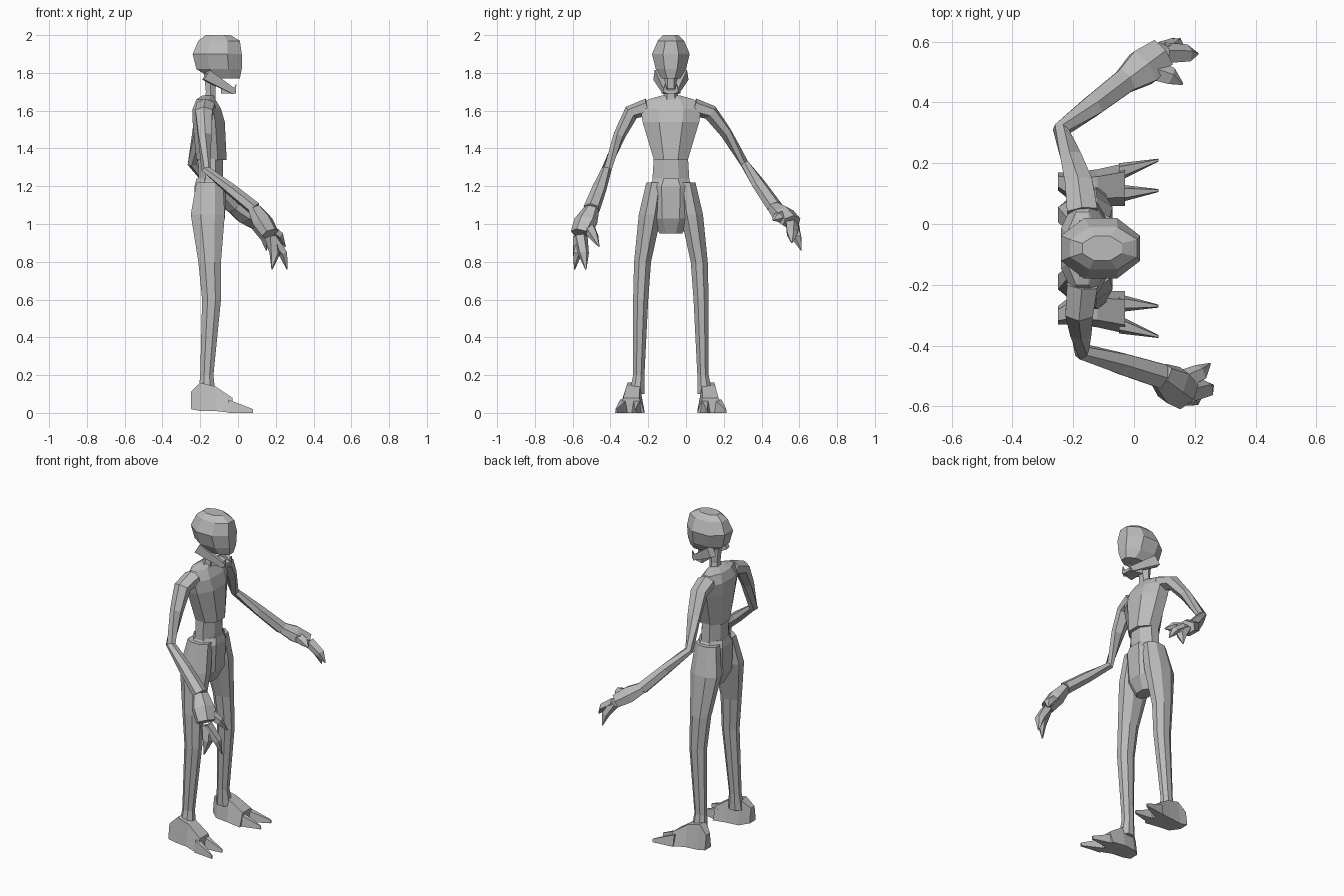
import bpy, bmesh, math
from mathutils import Vector

cube = bpy.data.objects.get("Cube")
if cube:
    bpy.data.objects.remove(cube)

GREY = (0.5, 0.5, 0.5, 1)
skin = bpy.data.materials.new("grey_skin")
skin.use_nodes = True
skin.diffuse_color = GREY
skin.node_tree.nodes["Principled BSDF"].inputs["Base Color"].default_value = GREY

MIDDLE = -0.08          # y of the body's plane of symmetry
SIDES = {"left": 1, "right": -1}
FORWARD, LEFT, UP = Vector((1, 0, 0)), Vector((0, 1, 0)), Vector((0, 0, 1))


def loft(name, rings, sides=8, narrow=1):
    """Skin a list of (centre, first half axis, second half axis) rings with flat faces."""
    bm = bmesh.new()
    loops = []
    for centre, across, along in rings:
        loop = []
        for k in range(sides):
            angle = math.tau * (k + 0.5) / sides
            fit = 1 / math.cos(math.pi / sides)
            c, s = math.cos(angle) * fit, math.sin(angle) * fit
            width = narrow if s > 0 else 1
            loop.append(bm.verts.new(centre + across * c * width + along * s))
        loops.append(loop)
    for lower, upper in zip(loops, loops[1:]):
        for k in range(sides):
            n = (k + 1) % sides
            bm.faces.new((lower[k], lower[n], upper[n], upper[k]))
    bm.faces.new(loops[0])
    bm.faces.new(loops[-1])
    bmesh.ops.recalc_face_normals(bm, faces=bm.faces)
    mesh = bpy.data.meshes.new(name)
    bm.to_mesh(mesh)
    bm.free()
    mesh.materials.append(skin)
    bpy.context.collection.objects.link(bpy.data.objects.new(name, mesh))


def level(z, back, front, half, y=MIDDLE):
    """Horizontal ring from its back, front and half width."""
    return Vector(((back + front) / 2, y, z)), FORWARD * (front - back) / 2, LEFT * half


def slab(x, bottom, height, half, y=MIDDLE):
    """Upright ring facing forward."""
    return Vector((x, y, bottom + height / 2)), LEFT * half, UP * height / 2


def limb(name, points, widths, depth=0.8, sides=6):
    """Tube along the points; each ring is square to the path."""
    rings = []
    for i, (point, width) in enumerate(zip(points, widths)):
        after = points[min(i + 1, len(points) - 1)]
        path = (after - points[max(i - 1, 0)]).normalized()
        across = path.cross(UP).normalized()
        rings.append((point, across * width, across.cross(path) * width * depth))
    loft(name, rings, sides)


# Torso
loft("chest", [
    level(z=1.34, back=-0.22, front=-0.06, half=0.09),
    level(z=1.54, back=-0.24, front=-0.07, half=0.15),
    level(z=1.61, back=-0.24, front=-0.09, half=0.16),
    level(z=1.66, back=-0.22, front=-0.12, half=0.12),
    level(z=1.68, back=-0.19, front=-0.13, half=0.05),
])
loft("waist", [
    level(z=1.2, back=-0.21, front=-0.08, half=0.1),
    level(z=1.36, back=-0.21, front=-0.08, half=0.09),
])
loft("pelvis", [
    level(z=0.95, back=-0.19, front=-0.11, half=0.06),
    level(z=1.03, back=-0.23, front=-0.07, half=0.11),
    level(z=1.2, back=-0.23, front=-0.06, half=0.12),
    level(z=1.24, back=-0.22, front=-0.07, half=0.09),
])

# Neck and skull
loft("neck", [
    level(z=1.65, back=-0.18, front=-0.12, half=0.04),
    level(z=1.7, back=-0.17, front=-0.12, half=0.03),
    level(z=1.8, back=-0.18, front=-0.11, half=0.03),
], sides=6)
loft("skull", [
    level(z=1.77, back=-0.14, front=0.01, half=0.05),
    level(z=1.82, back=-0.22, front=0.02, half=0.08),
    level(z=1.9, back=-0.24, front=0.02, half=0.1),
    level(z=1.97, back=-0.21, front=0.01, half=0.07),
    level(z=2, back=-0.17, front=-0.04, half=0.04),
])

# Open jaw with a fang at each corner
loft("chin", [
    slab(x=-0.09, bottom=1.69, height=0.03, half=0.05),
    slab(x=-0.01, bottom=1.69, height=0.02, half=0.03),
], sides=4)
for side, s in SIDES.items():
    hinge = Vector((-0.17, MIDDLE + s * 0.07, 1.79))
    corner = Vector((-0.02, MIDDLE + s * 0.03, 1.7))
    limb(side + "_jaw", [hinge, corner], [0.02, 0.01], depth=1.5, sides=4)
    limb(side + "_fang", [corner, corner + Vector((0.01, 0, 0.04))], [0.01, 0.002], sides=4)

# Legs, and feet with two pointed toes
for side, s in SIDES.items():
    loft(side + "_leg", [
        level(z=0.1, back=-0.21, front=-0.12, half=0.04, y=MIDDLE + s * 0.18),
        level(z=0.2, back=-0.2, front=-0.13, half=0.03, y=MIDDLE + s * 0.17),
        level(z=0.6, back=-0.19, front=-0.09, half=0.04, y=MIDDLE + s * 0.16),
        level(z=0.8, back=-0.21, front=-0.09, half=0.045, y=MIDDLE + s * 0.15),
        level(z=1.05, back=-0.25, front=-0.07, half=0.06, y=MIDDLE + s * 0.11),
        level(z=1.22, back=-0.22, front=-0.08, half=0.05, y=MIDDLE + s * 0.08),
    ])
    loft(side + "_foot", [
        slab(x=-0.25, bottom=0.02, height=0.09, half=0.03, y=MIDDLE + s * 0.22),
        slab(x=-0.2, bottom=0.01, height=0.15, half=0.05, y=MIDDLE + s * 0.2),
        slab(x=-0.12, bottom=0.01, height=0.13, half=0.06, y=MIDDLE + s * 0.2),
        slab(x=-0.03, bottom=0, height=0.08, half=0.07, y=MIDDLE + s * 0.21),
    ], sides=4, narrow=0.6)
    for toe, root, tip in (("outer", 0.25, 0.29), ("inner", 0.18, 0.19)):
        loft(side + "_" + toe + "_toe", [
            slab(x=-0.05, bottom=0, height=0.07, half=0.03, y=MIDDLE + s * root),
            slab(x=0.08, bottom=0, height=0.02, half=0.005, y=MIDDLE + s * tip),
        ], sides=4, narrow=0.6)

# Each arm has its own pose: elbow, wrist, knuckles, then the finger tips
POSES = {
    "left": dict(elbow=(-0.24, 0.31, 1.32), wrist=(-0.03, 0.47, 1.09), knuckles=(0.09, 0.56, 1.01),
                 outer_finger=(0.15, 0.61, 0.86), middle_finger=(0.21, 0.56, 0.9),
                 thumb=(0.16, 0.46, 1.02)),
    "right": dict(elbow=(-0.17, -0.42, 1.29), wrist=(0.09, -0.5, 1.08), knuckles=(0.17, -0.56, 0.95),
                  outer_finger=(0.18, -0.59, 0.76), middle_finger=(0.26, -0.53, 0.76),
                  thumb=(0.25, -0.46, 0.88)),
}
for side, pose in POSES.items():
    s = SIDES[side]
    joints = {part: Vector(place) for part, place in pose.items()}
    elbow, wrist, knuckles = (joints.pop(part) for part in ("elbow", "wrist", "knuckles"))
    collar = Vector((-0.17, MIDDLE + s * 0.12, 1.62))
    shoulder = Vector((-0.18, MIDDLE + s * 0.21, 1.59))
    biceps = shoulder.lerp(elbow, 0.4) + LEFT * s * 0.01
    palm = wrist.lerp(knuckles, 0.5)
    limb(side + "_arm", [collar, shoulder, biceps, elbow, elbow.lerp(wrist, 0.5), wrist],
         [0.05, 0.045, 0.035, 0.025, 0.035, 0.04])
    limb(side + "_palm", [wrist, palm, knuckles], [0.04, 0.06, 0.05], depth=0.7)
    # Tapering fingers arch outward halfway
    for finger, tip in joints.items():
        root = (palm if finger == "thumb" else knuckles).lerp(tip, 0.1)
        bend = root.lerp(tip, 0.5) + FORWARD * 0.02
        limb(side + "_" + finger, [root, bend, tip], [0.03, 0.025, 0.003], sides=5)
